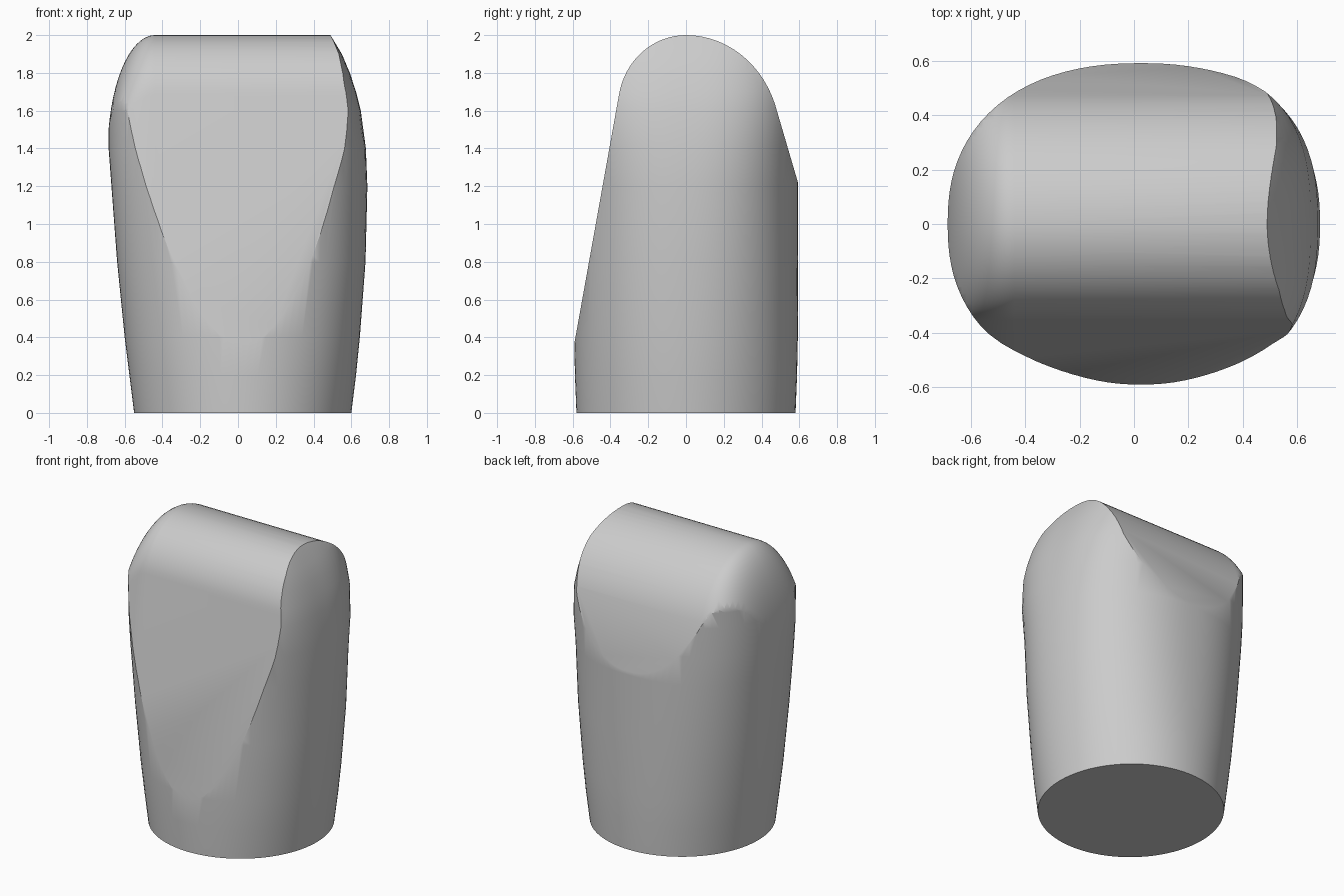
import bpy, bmesh
from math import sin, cos, pi, radians

if "Cube" in bpy.data.objects:
    bpy.data.objects.remove(bpy.data.objects["Cube"], do_unlink=True)

grey = bpy.data.materials.new("plain_grey")
grey.use_nodes = True
colour = (0.6, 0.6, 0.6, 1)
grey.diffuse_color = colour
grey.node_tree.nodes["Principled BSDF"].inputs["Base Color"].default_value = colour


def loft(name, sections):
    """Skin a row of equal closed sections and cap both ends."""
    bm = bmesh.new()
    rings = [[bm.verts.new(p) for p in s] for s in sections]
    for a, b in zip(rings, rings[1:]):
        for i in range(len(a)):
            j = (i + 1) % len(a)
            bm.faces.new((a[i], a[j], b[j], b[i]))
    bm.faces.new(rings[0][::-1])
    bm.faces.new(rings[-1])
    bmesh.ops.recalc_face_normals(bm, faces=bm.faces)
    mesh = bpy.data.meshes.new(name)
    bm.to_mesh(mesh)
    bm.free()
    mesh.materials.append(grey)
    ob = bpy.data.objects.new(name, mesh)
    bpy.context.collection.objects.link(ob)
    return ob


# Body rings: height, left half-width, right half-width, half-depth
RINGS = [(0, .55, .60, .58), (.2, .575, .625, .588), (.4, .60, .645, .592),
         (.8, .64, .675, .592), (1.2, .67, .685, .592), (1.4, .685, .677, .592),
         (1.6, .687, .65, .592), (1.7, .687, .625, .592), (1.8, .687, .592, .592),
         (1.9, .687, .55, .592), (2.0, .687, .49, .592), (2.1, .687, .42, .592)]


def body_section(z, left, right, depth, steps=96):
    pts = []
    for i in range(steps):
        t = 2 * pi * i / steps
        c, s = cos(t), sin(t)
        n = 2 + .3 * min(z / 1.2, 1)
        if c > 0:
            n += max(0, min((z - 1.2) / .4, 1)) * .5
        r = (abs(c) ** n + abs(s) ** n) ** (-1 / n)
        width = right if c > 0 else left
        # both halves share a slightly offset middle
        pts.append((.025 + (width - (.025 if c > 0 else -.025)) * c * r,
                    depth * s * r, z))
    return pts


# Side profile: sloped front, rounded crest, sloped back
def side_profile(x, drop):
    pts = [(x, -.675, -.1)]
    for i in range(16, 0, -1):
        a = radians(5 * i)
        pts.append((x, -.36 * sin(a), 1.62 + .38 * cos(a) - drop))
    for i in range(15):
        a = radians(5 * i)
        pts.append((x, .5 * sin(a), 1.45 + .55 * cos(a) - drop))
    pts.append((x, .98, -.1))
    return pts


body = loft("body", [body_section(*r) for r in RINGS])

# The crest runs straight, then rolls down over the left-hand end
sections = [side_profile(.8, 0)]
for i in range(17):
    a = pi / 2 * i / 16
    sections.append(side_profile(-.44 - .25 * sin(a), .62 * (1 - cos(a))))
cutter = loft("crest_cutter", sections)
cutter.hide_render = True

cut = body.modifiers.new("shape_crest", 'BOOLEAN')
cut.operation = 'INTERSECT'
cut.solver = 'EXACT'
cut.object = cutter
bpy.ops.object.select_all(action='DESELECT')
body.select_set(True)
bpy.context.view_layer.objects.active = body
bpy.ops.object.modifier_apply(modifier=cut.name)
bpy.data.objects.remove(cutter, do_unlink=True)
bpy.ops.object.shade_smooth_by_angle(angle=radians(32))
